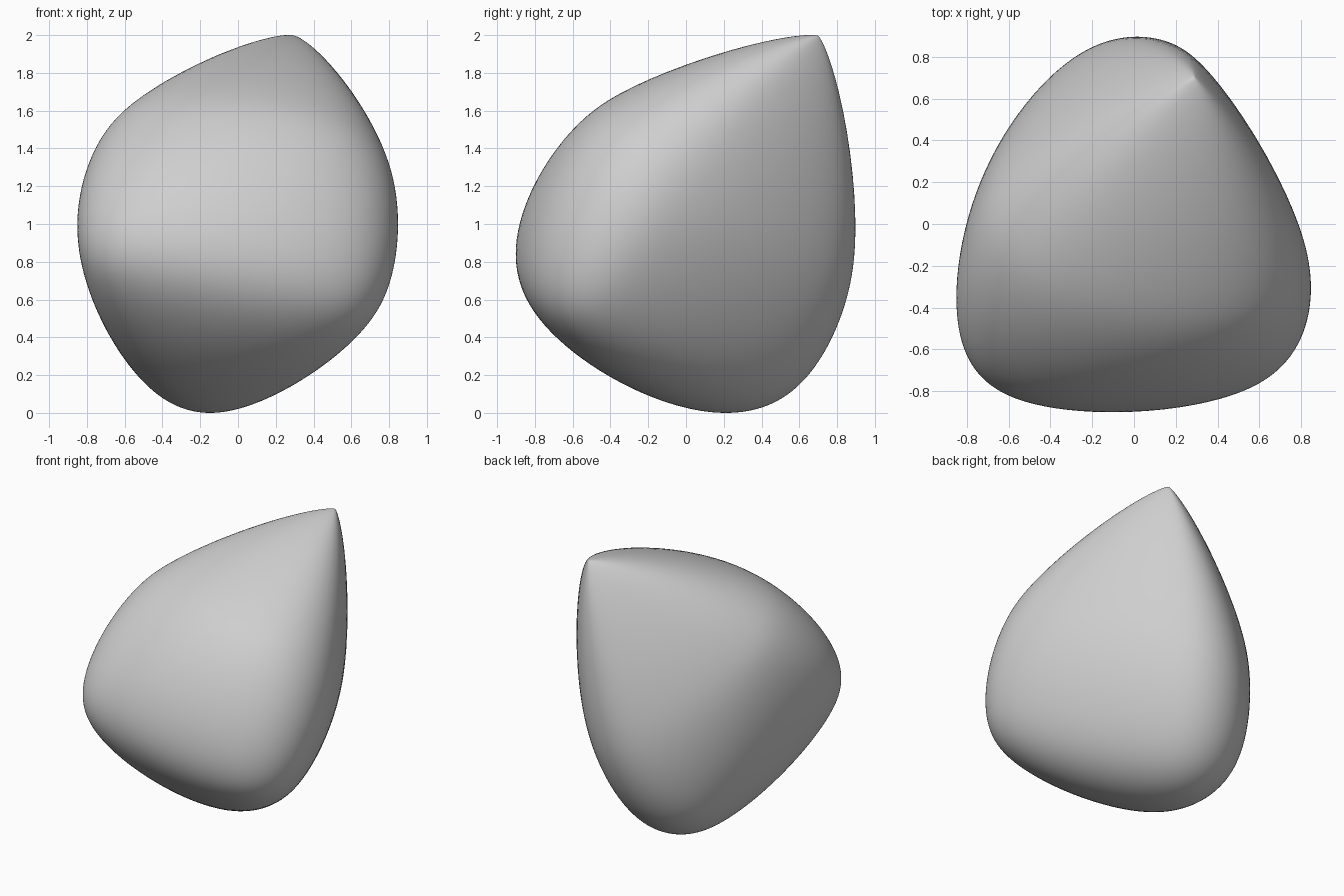
import bpy
import bmesh
from mathutils import Vector

cube = bpy.data.objects.get("Cube")
if cube:
    bpy.data.objects.remove(cube, do_unlink=True)

# Round masses that the skin is stretched over: centre and radius
MIDDLE = Vector((0, 0, 1))
MASSES = [
    (Vector((0.29, 0.70, 0.995)), 0.0),     # pointed tip
    (Vector((-0.51, -0.52, -0.12)), 0.30),  # front corner, -x side
    (Vector((0.46, -0.46, -0.30)), 0.31),   # front corner, +x side
    (Vector((0.0, -0.49, -0.14)), 0.30),    # front ridge
    (Vector((-0.16, 0.33, -0.595)), 0.36),  # bottom corner
    (Vector((-0.12, 0.0, -0.50)), 0.40),    # underside
    (Vector((-0.32, -0.04, 0.27)), 0.42),   # upper ridge, -x side
    (Vector((0.39, -0.18, 0.21)), 0.41),    # upper ridge, +x side
    (Vector((0.0, 0.56, -0.08)), 0.32),     # back ridge
    (Vector((-0.03, -0.07, 0.02)), 0.66),   # core
]
SHARPNESS = 10


def skin_point(u):
    """Point of the smooth convex skin whose outward normal is u."""
    reach = [max(0.0, c.dot(u) + r) for c, r in MASSES]
    total = sum(a ** SHARPNESS for a in reach) ** (1 / SHARPNESS)
    point = MIDDLE.copy()
    for a, (c, r) in zip(reach, MASSES):
        point += (a / total) ** (SHARPNESS - 1) * (c + r * u)
    return point


# Pebble body
bm = bmesh.new()
bmesh.ops.create_icosphere(bm, subdivisions=6, radius=1)
for v in bm.verts:
    v.co = skin_point(v.co.normalized())
for f in bm.faces:
    f.smooth = True

mesh = bpy.data.meshes.new("pebble")
bm.to_mesh(mesh)
bm.free()
pebble = bpy.data.objects.new("pebble", mesh)
bpy.context.collection.objects.link(pebble)

# Plain grey stone
grey = bpy.data.materials.new("light_grey")
grey.use_nodes = True
colour = (0.62, 0.62, 0.62, 1.0)
grey.diffuse_color = colour
for node in grey.node_tree.nodes:
    if node.type == "BSDF_PRINCIPLED":
        node.inputs["Base Color"].default_value = colour
mesh.materials.append(grey)
